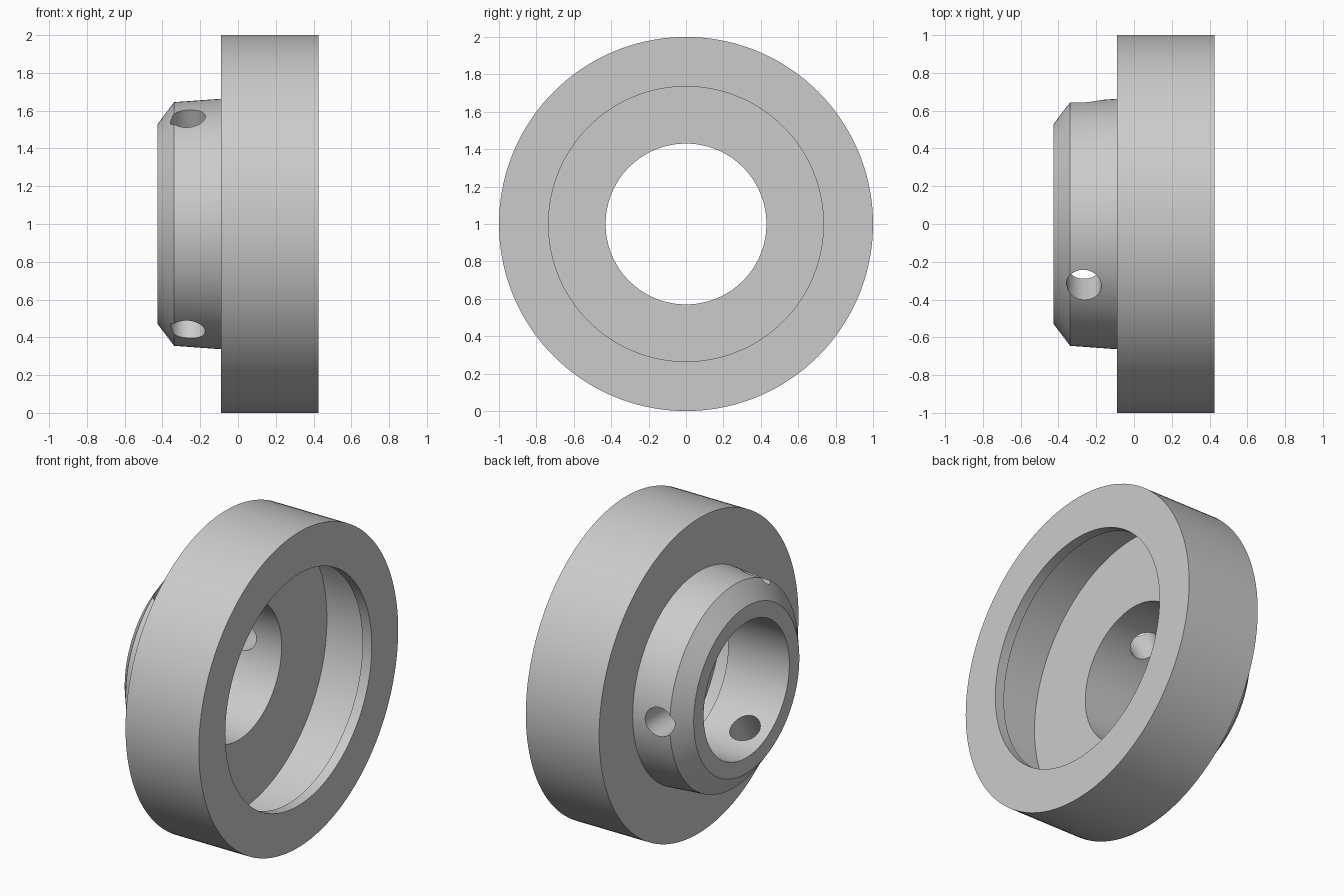
import bpy
import bmesh
import math
from mathutils import Matrix, Vector

cube = bpy.data.objects.get("Cube")
if cube:
    bpy.data.objects.remove(cube, do_unlink=True)

SEGMENTS = 144
CENTRE_Z = 1.0


def make_material(name, colour):
    mat = bpy.data.materials.new(name)
    mat.use_nodes = True
    mat.diffuse_color = colour
    mat.node_tree.nodes["Principled BSDF"].inputs["Base Color"].default_value = colour
    return mat


def make_object(name, bm, mat):
    bmesh.ops.recalc_face_normals(bm, faces=bm.faces)
    mesh = bpy.data.meshes.new(name)
    bm.to_mesh(mesh)
    bm.free()
    mesh.materials.append(mat)
    obj = bpy.data.objects.new(name, mesh)
    bpy.context.collection.objects.link(obj)
    return obj


def lathe(name, profile, mat):
    """Revolve a closed (x, radius) profile around the x axis."""
    bm = bmesh.new()
    verts = [bm.verts.new((x, 0, CENTRE_Z + r)) for x, r in profile]
    edges = [bm.edges.new((v, verts[(i + 1) % len(verts)])) for i, v in enumerate(verts)]
    bmesh.ops.spin(bm, geom=verts + edges, cent=(0, 0, CENTRE_Z), axis=(1, 0, 0),
                   angle=math.tau, steps=SEGMENTS, use_duplicate=False)
    bmesh.ops.remove_doubles(bm, verts=bm.verts, dist=0.0005)
    return make_object(name, bm, mat)


grey = make_material("plain_grey", (0.6, 0.6, 0.6, 1))

# Collar: chamfered hub, wide flange, undercut recess behind a lip, through bore
collar = lathe("flanged_collar", [
    (-0.425, 0.43), (-0.425, 0.53), (-0.338, 0.645), (-0.09, 0.663),
    (-0.09, 1.0), (0.425, 1.0),
    (0.425, 0.735), (0.36, 0.735), (0.36, 0.885), (0.005, 0.885),
    (0.005, 0.43),
], grey)

# Three radial screw holes through the hub wall
bm = bmesh.new()
for i in range(3):
    angle = math.tau * i / 3
    direction = Vector((0, math.cos(angle), math.sin(angle)))
    place = (Matrix.Translation(Vector((-0.265, 0, CENTRE_Z)) + direction * 0.55)
             @ direction.to_track_quat('Z', 'X').to_matrix().to_4x4())
    bmesh.ops.create_cone(bm, cap_ends=True, segments=48, radius1=0.092,
                          radius2=0.092, depth=0.5, matrix=place)
cutter = make_object("screw_hole_cutter", bm, grey)
cutter.hide_render = True

cut = collar.modifiers.new("screw_holes", 'BOOLEAN')
cut.operation = 'DIFFERENCE'
cut.solver = 'EXACT'
cut.object = cutter
bpy.context.view_layer.objects.active = collar
for obj in bpy.context.selected_objects:
    obj.select_set(False)
collar.select_set(True)
bpy.ops.object.modifier_apply(modifier=cut.name)
bpy.data.objects.remove(cutter, do_unlink=True)
bpy.ops.object.shade_smooth_by_angle(angle=math.radians(25))
